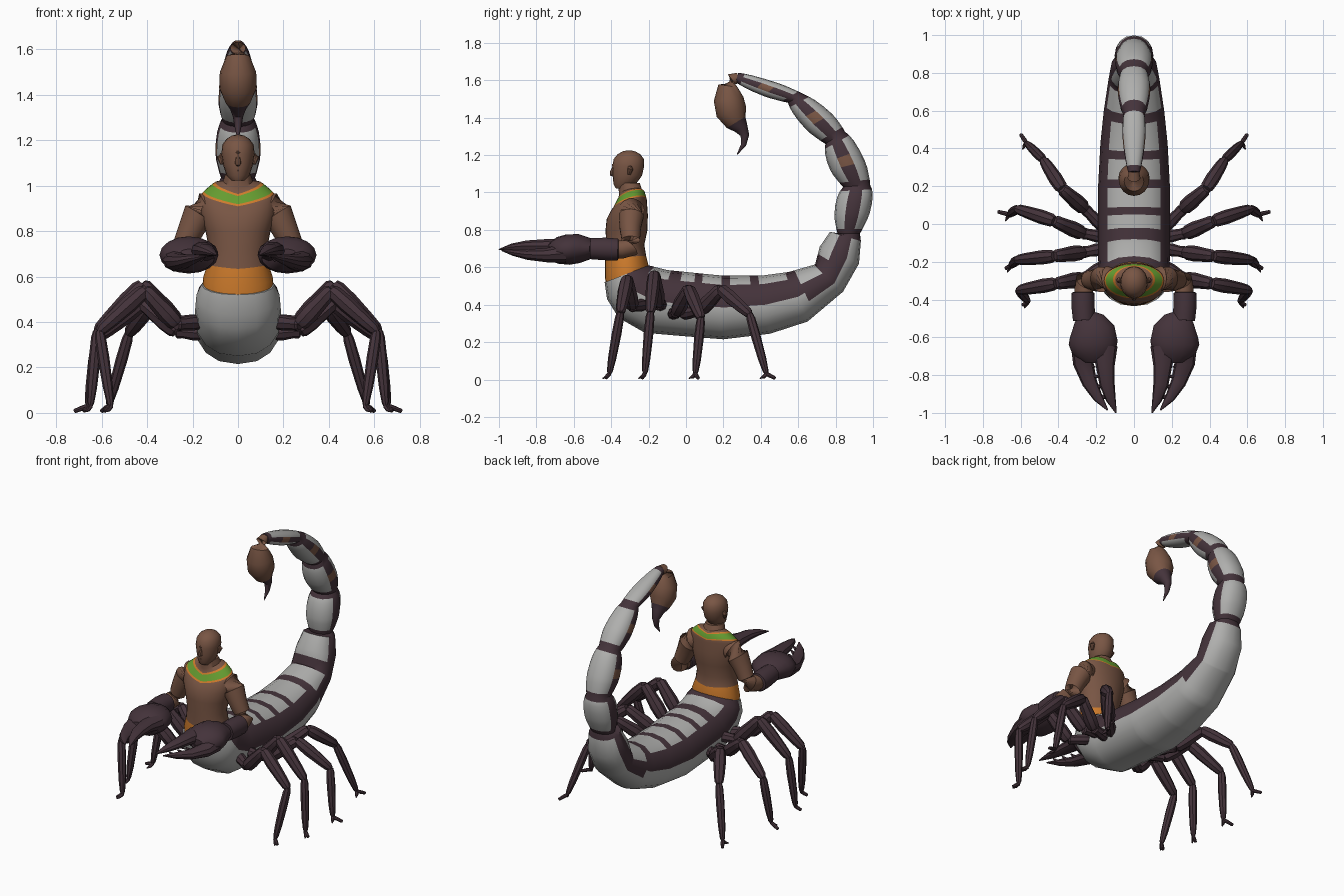
import bpy, bmesh, math
from mathutils import Vector

SHELL, DARK, SKIN, ORANGE, GREEN = range(5)
mats = []
for nm, c in (("pale_shell", (.43, .43, .42)), ("dark_chitin", (.058, .033, .043)),
              ("brown_skin", (.19, .092, .058)), ("orange_cloth", (.62, .2, .025)),
              ("green_collar", (.13, .33, .03))):
    m = bpy.data.materials.new(nm)
    m.diffuse_color = (*c, 1)
    mats.append(m)


def loft(name, rings, colour):
    """Skin a list of equal-length rings; colour(row, column) gives the material."""
    bm = bmesh.new()
    vs = [[bm.verts.new(p) for p in r] for r in rings]
    n = len(rings[0])
    for i in range(len(vs) - 1):
        for j in range(n):
            k = (j + 1) % n
            f = bm.faces.new((vs[i][j], vs[i][k], vs[i + 1][k], vs[i + 1][j]))
            f.material_index = colour(i, j)
    for row, i in ((vs[0], 0), (vs[-1], len(vs) - 2)):
        bm.faces.new(row).material_index = colour(i, n // 2)
    bmesh.ops.recalc_face_normals(bm, faces=bm.faces)
    me = bpy.data.meshes.new(name)
    bm.to_mesh(me)
    bm.free()
    for m in mats:
        me.materials.append(m)
    ob = bpy.data.objects.new(name, me)
    bpy.context.collection.objects.link(ob)
    return ob


def tube(name, pts, colour, sides=12, flat=1.0, s=1):
    """Round tube through (x, y, z, radius) points; s = -1 mirrors it in x."""
    P = [Vector((p[0] * s, p[1], p[2])) for p in pts]
    rings = []
    for i, p in enumerate(P):
        t = (P[min(i + 1, len(P) - 1)] - P[max(i - 1, 0)]).normalized()
        up = Vector((0, 0, 1)) if abs(t.z) < .8 else Vector((0, 1, 0))
        a = t.cross(up).normalized()
        b = a.cross(t)
        rings.append([p + pts[i][3] * (a * math.cos(q) + b * math.sin(q) * flat)
                      for q in (2 * math.pi * j / sides for j in range(sides))])
    fn = colour if callable(colour) else (lambda i, j: colour)
    return loft(name, rings, fn)


# --- scorpion body and tail: one loft in the yz plane ---
# back y, back z, belly y, belly z, half width
BODY = [(-.20, .61, -.435, .52, .16), (-.185, .607, -.422, .43, .183), (-.16, .60, -.36, .33, .188),
        (-.10, .585, -.22, .25, .19), (0, .575, -.05, .235, .19), (.2, .555, .2, .215, .19),
        (.4, .555, .45, .245, .178), (.55, .575, .65, .31, .16), (.69, .615, .84, .47, .135),
        (.715, .71, .925, .62, .125), (.77, .79, .935, .74, .1), (.81, .78, .93, .78, .075)]


def body_at(y):
    for a, b in zip(BODY, BODY[1:]):
        if y <= b[0] + 1e-6:
            t = (y - a[0]) / (b[0] - a[0])
            return [u + (v - u) * t for u, v in zip(a, b)]


stations, kinds = [], []   # kinds: light plate, dark band, joint, spot
bands = [(-.08, -.02), (.05, .09), (.19, .235), (.34, .385), (.53, .58), (.685, .705)]
ys = sorted({r[0] for r in BODY} | {-.17} | {v for b in bands for v in b})
for y in ys:
    stations.append(body_at(y))
for a, b in zip(ys, ys[1:]):
    m = (a + b) / 2
    dark = m < -.17 or any(p < m < q for p, q in bands)
    kinds.append(("joint" if m > .77 else "band" if dark else "plate", m > .6))

JOINTS = [BODY[-1], (.84, 1.03, .985, 1.04, .075), (.745, 1.26, .85, 1.325, .07),
          (.545, 1.48, .63, 1.525, .055), (.265, 1.59, .28, 1.64, .03)]
STEPS = [(.1, 1.15), (.3, 1.38), (.42, 1.45), (.62, 1.45), (.8, 1.35), (.91, 1.2), (1, 1)]
for k, (a, b) in enumerate(zip(JOINTS, JOINTS[1:])):
    for i, (t, g) in enumerate(STEPS):
        r = [u + (v - u) * t for u, v in zip(a, b)]
        cy, cz = (r[0] + r[2]) / 2, (r[1] + r[3]) / 2
        stations.append([cy + (r[0] - cy) * g, cz + (r[1] - cz) * g,
                         cy + (r[2] - cy) * g, cz + (r[3] - cz) * g, r[4] * (1 + (g - 1) * .8)])
        kinds.append(("joint" if i in (0, 6) else "spot" if i == 3 and k else "plate", True))

N = 16
rings = []
for dy, dz, vy, vz, w in stations:
    c, u = Vector((0, (dy + vy) / 2, (dz + vz) / 2)), Vector((0, (dy - vy) / 2, (dz - vz) / 2))
    ring = []
    for j in range(N):
        a = 2 * math.pi * j / N
        sn = math.copysign(abs(math.sin(a)) ** .85, math.sin(a))
        ring.append(c + u * math.cos(a) + Vector((w * sn, 0, 0)))
    rings.append(ring)


def body_colour(i, j):
    kind, tail = kinds[i]
    a = (j + .5) * 360 / N
    a = min(a, 360 - a)
    lo, hi = (67, 113) if tail else (45, 90)
    if kind == "joint":
        return DARK
    if lo < a < hi:
        return SKIN if kind == "spot" else DARK
    return DARK if kind == "band" and a < lo else SHELL


loft("scorpion_body_and_tail", rings, body_colour)

# --- stinger: brown bulb and dark spike ---
tube("stinger", [(0, .28, 1.615, .026), (0, .245, 1.605, .034), (0, .225, 1.57, .052), (0, .228, 1.50, .08),
                 (0, .243, 1.43, .083), (0, .268, 1.375, .058), (0, .295, 1.345, .038),
                 (0, .315, 1.305, .023), (0, .308, 1.255, .014), (0, .273, 1.203, .002)],
     lambda i, j: DARK if i > 4 else SKIN, 16)


# --- human torso, belt, collar and head: stacked ellipses (z, y, rx, ry, tilt) ---
def stack(name, rows, colour, n=28):
    out = []
    for z, y, rx, ry, t in rows:
        ring = []
        for j in range(n):
            a = 2 * math.pi * j / n
            c, s = math.cos(a), math.sin(a)
            ring.append(Vector((rx * c, y + ry * s, z + t * (ry * s + .1 * abs(c)))))
        out.append(ring)
    return loft(name, out, lambda i, j: colour(i))


TORSO = [(.50, -.315, .15, .11, .2), (.57, -.315, .155, .118, .2), (.645, -.322, .135, .11, .1),
         (.72, -.325, .128, .102, 0), (.80, -.318, .143, .112, 0), (.87, -.314, .165, .11, .1),
         (.925, -.305, .165, .096, .25), (.937, -.302, .158, .092, .3), (.945, -.30, .15, .088, .3),
         (.977, -.295, .112, .075, .3), (.984, -.294, .1, .07, .3), (1.0, -.296, .066, .062, .2),
         (1.05, -.305, .056, .058, 0)]
torso_cols = {0: ORANGE, 1: ORANGE, 7: ORANGE, 8: GREEN, 9: ORANGE}
stack("torso", TORSO, lambda i: torso_cols.get(i, SKIN))
stack("head", [(1.022, -.345, .028, .03, 0), (1.045, -.328, .05, .06, 0), (1.09, -.313, .065, .078, 0),
               (1.14, -.309, .073, .085, 0), (1.18, -.306, .069, .08, 0), (1.205, -.305, .052, .06, 0),
               (1.22, -.305, .028, .033, 0), (1.225, -.305, .008, .01, 0)], lambda i: SKIN, 20)
tube("nose", [(0, -.385, 1.14, .006), (0, -.395, 1.11, .012), (0, -.396, 1.098, .013), (0, -.38, 1.09, .008)], SKIN, 8)
tube("brow", [(-.045, -.365, 1.148, .006), (0, -.388, 1.145, .009), (.045, -.365, 1.148, .006)], SKIN, 8)
tube("lips", [(-.022, -.375, 1.066, .004), (0, -.383, 1.067, .008), (.022, -.375, 1.066, .004)], SKIN, 8)

# leg joints: hip, inner joint, knee, lower bend, ankle, toe
LEGS = [[(.16, -.22, .40), (.27, -.29, .39), (.41, -.315, .54), (.61, -.35, .36), (.56, -.41, .03), (.59, -.43, .008)],
        [(.16, -.13, .40), (.27, -.15, .40), (.42, -.17, .565), (.62, -.19, .36), (.65, -.22, .03), (.68, -.235, .008)],
        [(.16, -.07, .35), (.27, -.05, .36), (.42, .015, .485), (.62, .08, .33), (.66, .05, .03), (.72, .065, .008)],
        [(.16, -.02, .35), (.26, .08, .37), (.38, .185, .485), (.48, .34, .35), (.57, .43, .03), (.6, .475, .008)]]
LEG_R = [.034, .042, .038, .026, .012]

for s, side in ((1, "right"), (-1, "left")):
    tube(side + "_ear", [(.068, -.30, 1.135, .012), (.078, -.298, 1.125, .016), (.07, -.305, 1.095, .008)], SKIN, 8, s=s)
    # --- arm, cuff and pincer ---
    tube(side + "_arm", [(.09, -.29, .92, .05), (.14, -.29, .908, .068), (.175, -.293, .875, .068),
                         (.205, -.298, .81, .058), (.235, -.295, .745, .05), (.258, -.30, .705, .053),
                         (.266, -.345, .695, .05), (.268, -.42, .695, .045)], SKIN, 14, s=s)
    tube(side + "_cuff", [(.27, -.36, .695, .05), (.27, -.365, .695, .06), (.27, -.43, .698, .062),
                          (.265, -.51, .70, .058)], DARK, 14, s=s)
    tube(side + "_pincer_palm", [(.265, -.49, .70, .055), (.245, -.525, .70, .095), (.222, -.57, .70, .122),
                                 (.216, -.63, .695, .13), (.213, -.69, .69, .112), (.215, -.735, .69, .05)],
         DARK, 16, .63, s)
    tube(side + "_pincer_outer_finger", [(.26, -.65, .675, .075), (.268, -.74, .665, .054), (.235, -.84, .668, .04),
                                         (.19, -.92, .68, .026), (.14, -.985, .69, .004)], DARK, 10, .75, s)
    tube(side + "_pincer_inner_finger", [(.155, -.65, .705, .068), (.152, -.75, .715, .05), (.142, -.85, .715, .04),
                                         (.122, -.93, .708, .026), (.095, -1.0, .695, .004)], DARK, 10, .75, s)
    # teeth along the pincer gap
    for k in range(4):
        x, y = .212 - .022 * k, -.75 - .055 * k
        tube(f"{side}_pincer_tooth_{k}", [(x + .022, y, .675, .013), (x - .006, y - .006, .69, .004)], DARK, 6, s=s)
    # --- walking legs: bulged tube per segment ---
    for n, pts in enumerate(LEGS):
        for k, (a, b) in enumerate(zip(pts, pts[1:])):
            a, b, r, e = Vector(a), Vector(b), LEG_R[k], LEG_R[min(k + 1, 4)]
            prof = ((0, r * .7), (.08, r * .92), (.35, r), (.75, r * .85), (.95, (r + e) * .42), (1.02, e * .6))
            tube(f"{side}_leg_{n + 1}_segment_{k + 1}", [(*a.lerp(b, t), q) for t, q in prof],
                 DARK, 8, s=s)
        t = Vector(pts[4])
        tube(f"{side}_leg_{n + 1}_claw", [(*t, .012), (t.x + .01, t.y - .015, .014, .01),
                                          (t.x + .02, t.y - .035, .006, .003)], DARK, 6, s=s)

bpy.ops.object.select_all(action='DESELECT')
for ob in bpy.data.objects:
    ob.select_set(True)
    bpy.context.view_layer.objects.active = ob
bpy.ops.object.shade_smooth_by_angle(angle=math.radians(35))
